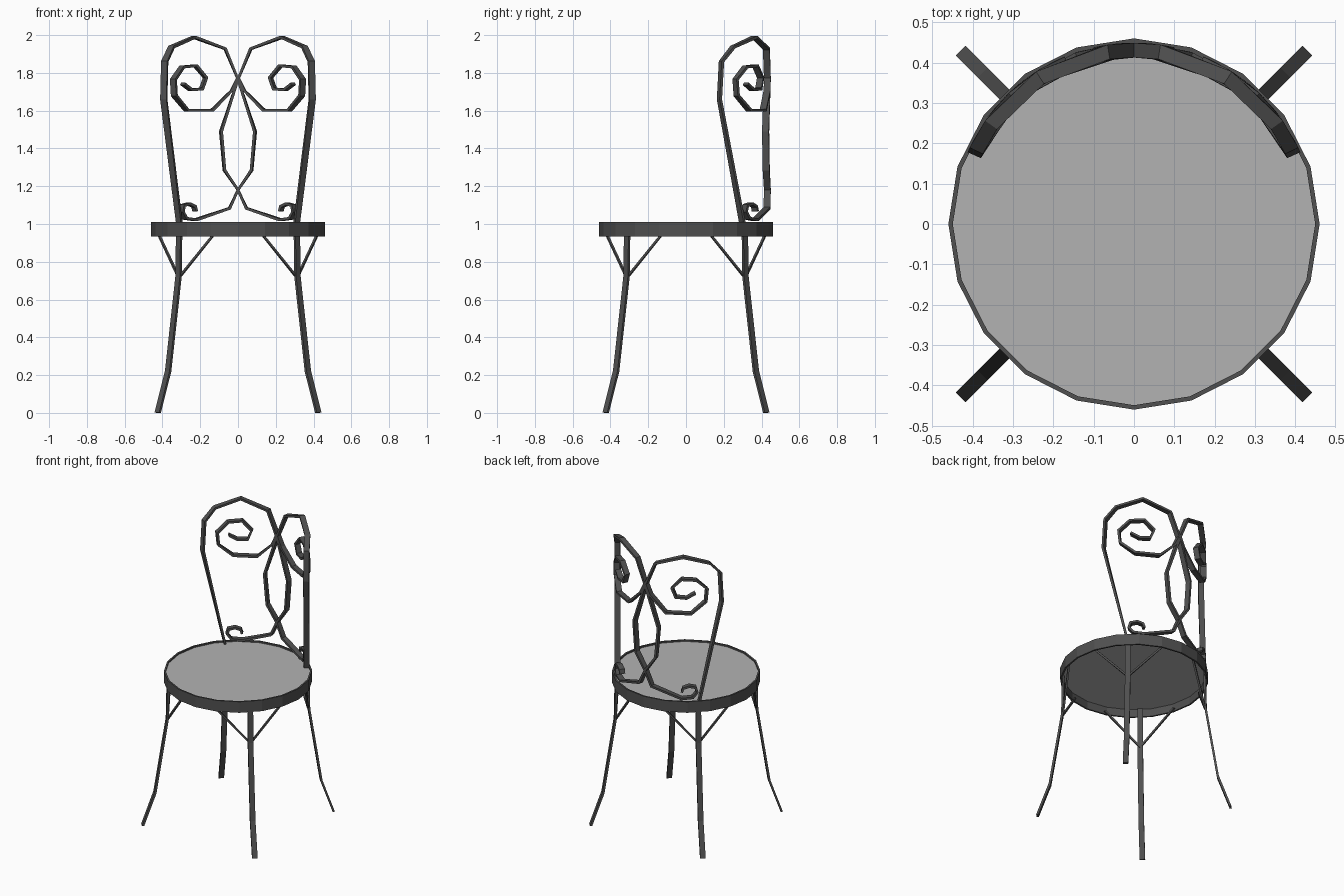
import bpy, bmesh
from math import sin, cos, pi, sqrt
from mathutils import Vector

if "Cube" in bpy.data.objects:
    bpy.data.objects.remove(bpy.data.objects["Cube"])

iron = bpy.data.materials.new("dark_iron")
iron.diffuse_color = (0.08, 0.08, 0.08, 1)
iron.use_nodes = True
iron.node_tree.nodes["Principled BSDF"].inputs["Base Color"].default_value = iron.diffuse_color
pad = bpy.data.materials.new("seat_grey")
pad.diffuse_color = (0.45, 0.45, 0.45, 1)
pad.use_nodes = True
pad.node_tree.nodes["Principled BSDF"].inputs["Base Color"].default_value = pad.diffuse_color


def finish(name, bm, mat):
    bmesh.ops.recalc_face_normals(bm, faces=bm.faces)
    me = bpy.data.meshes.new(name)
    bm.to_mesh(me)
    bm.free()
    me.materials.append(mat)
    ob = bpy.data.objects.new(name, me)
    bpy.context.collection.objects.link(ob)
    return ob


def strip(name, pts, normal, width, thick):
    """Sweep a flat bar along pts; width runs along normal(p)."""
    pts = [Vector(p) for p in pts]
    bm = bmesh.new()
    rings = []
    for i, p in enumerate(pts):
        a = (p - pts[i - 1]).normalized() if i else None
        b = (pts[i + 1] - p).normalized() if i < len(pts) - 1 else None
        t = ((a or b) + (b or a)).normalized()
        mitre = 1 / max(0.6, t.dot(b or a))
        n = normal(p)
        s = t.cross(n).normalized() * thick / 2 * mitre
        n = n * width / 2
        ring = []
        for q in (p + n + s, p - n + s, p - n - s, p + n - s):
            q.z = max(q.z, 0)
            ring.append(bm.verts.new(q))
        rings.append(ring)
    for r, q in zip(rings, rings[1:]):
        for k in range(4):
            bm.faces.new((r[k], r[(k + 1) % 4], q[(k + 1) % 4], q[k]))
    bm.faces.new(rings[0])
    bm.faces.new(rings[-1])
    return finish(name, bm, iron)


def radial(p):
    return Vector((p.x, p.y, 0)).normalized()


def tangential(p):
    return Vector((-p.y, p.x, 0)).normalized()


# Seat rim: a 20-sided hoop
N = 20
bm = bmesh.new()
rows = []
for r, z in ((0.46, 0.935), (0.46, 1.01), (0.449, 1.01), (0.449, 0.935)):
    rows.append([bm.verts.new((r * sin(2 * pi * k / N), r * cos(2 * pi * k / N), z))
                 for k in range(N)])
for j in range(4):
    a, b = rows[j], rows[(j + 1) % 4]
    for k in range(N):
        m = (k + 1) % N
        bm.faces.new((a[k], a[m], b[m], b[k]))
finish("seat_rim", bm, iron)

# Seat panel set just below the top of the rim
bm = bmesh.new()
low, top = [[bm.verts.new((0.45 * sin(2 * pi * k / N), 0.45 * cos(2 * pi * k / N), z))
             for k in range(N)] for z in (0.988, 1.0)]
bm.faces.new(low)
bm.faces.new(top)
for k in range(N):
    m = (k + 1) % N
    bm.faces.new((low[k], low[m], top[m], top[k]))
finish("seat_panel", bm, pad)

# Legs on the diagonals, each with two braces to the rim
leg = [(0.425, 0), (0.37, 0.22), (0.315, 0.72), (0.311, 0.99)]
for sy, row in ((-1, "front"), (1, "rear")):
    for sx, side in ((-1, "left"), (1, "right")):
        strip(f"{row}_{side}_leg", [(sx * d, sy * d, z) for d, z in leg],
              tangential, 0.034, 0.014)
        for i, (x, y) in enumerate(((0.12, 0.425), (0.425, 0.12))):
            strip(f"{row}_{side}_brace_{i + 1}",
                  [(sx * 0.313, sy * 0.313, 0.715), (sx * x, sy * y, 0.955)],
                  radial, 0.012, 0.012)

# Backrest: bent bars that follow the round of the seat
R = 0.431
frame = [(0.31, 1.0), (0.393, 1.66), (0.388, 1.86), (0.352, 1.937), (0.233, 1.989),
         (0.068, 1.928), (0, 1.765), (-0.09, 1.49), (-0.072, 1.285), (0, 1.18),
         (0.045, 1.083), (0.225, 1.022), (0.28, 1.03), (0.3, 1.065), (0.293, 1.098),
         (0.262, 1.107), (0.233, 1.093), (0.226, 1.067)]
scroll = [(0, 1.78), (0.035, 1.705), (0.137, 1.602), (0.272, 1.602), (0.337, 1.68),
          (0.342, 1.765), (0.296, 1.831), (0.225, 1.838), (0.172, 1.775),
          (0.193, 1.715), (0.25, 1.71), (0.292, 1.742)]
for sx, side in ((-1, "left"), (1, "right")):
    for name, path in (("back_frame", frame), ("back_scroll", scroll)):
        strip(f"{side}_{name}", [(sx * x, sqrt(R * R - x * x), z) for x, z in path],
              radial, 0.036, 0.014)
